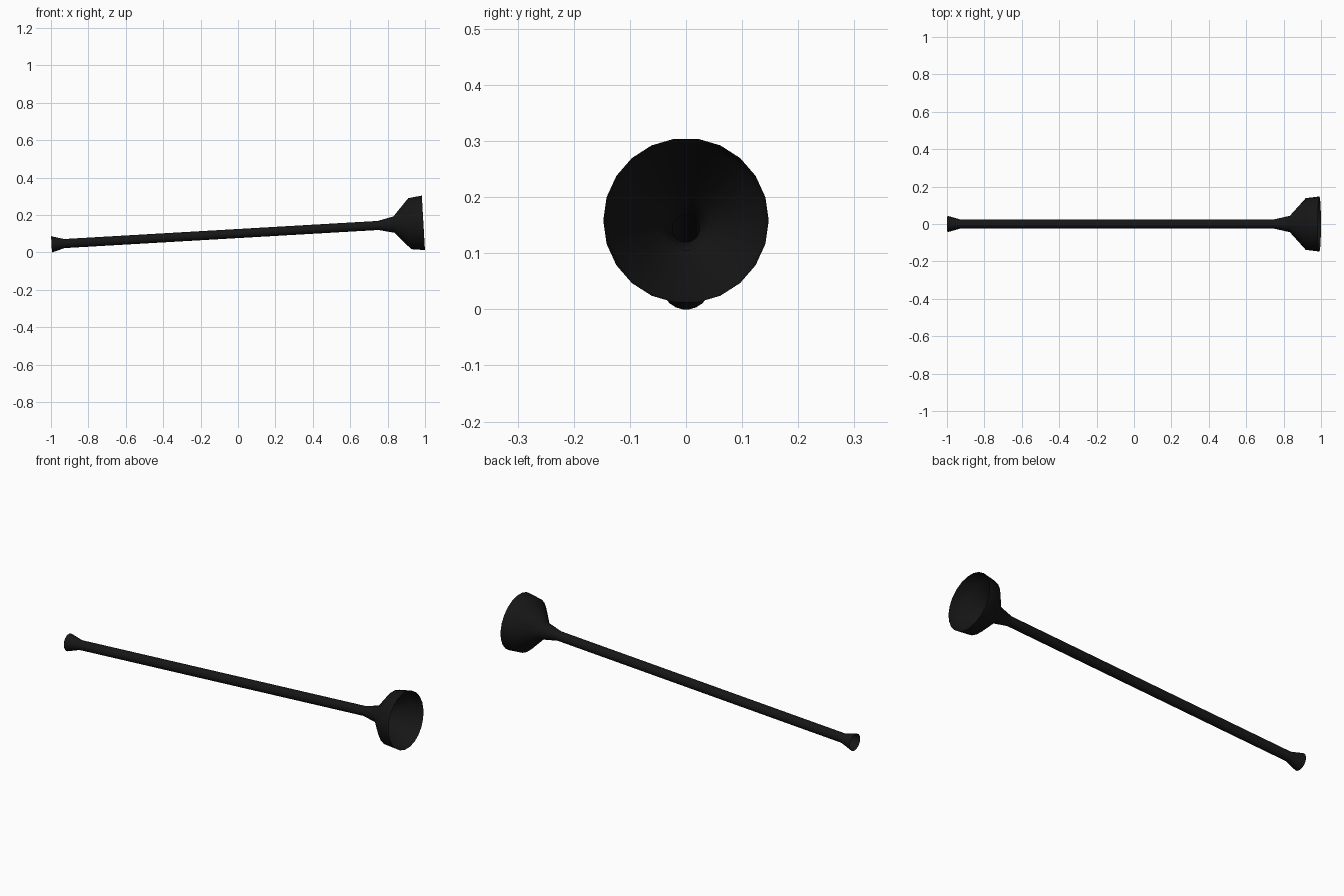
import bpy, bmesh
from math import cos, sin, pi, radians
from mathutils import Matrix

if "Cube" in bpy.data.objects:
    bpy.data.objects.remove(bpy.data.objects["Cube"])

SIDES = 22
# (distance along the axis, radius), mouthpiece to bell rim
PROFILE = [(-0.9985, 0.044), (-0.93, 0.0245), (0.75, 0.0245),
           (0.835, 0.044), (0.92, 0.138), (0.993, 0.1475)]

# Open thin-walled horn, lathed along x
bm = bmesh.new()
rings = [[bm.verts.new((t, r * cos(2 * pi * i / SIDES), r * sin(2 * pi * i / SIDES)))
          for i in range(SIDES)] for t, r in PROFILE]
for a, b in zip(rings, rings[1:]):
    for i in range(SIDES):
        j = (i + 1) % SIDES
        bm.faces.new((a[i], a[j], b[j], b[i]))
bmesh.ops.recalc_face_normals(bm, faces=bm.faces)

# Tilt so the mouthpiece and bell both rest near the floor
bm.transform(Matrix.Rotation(radians(-3.3), 4, 'Y'))
low = min(v.co.z for v in bm.verts)
mid = (min(v.co.x for v in bm.verts) + max(v.co.x for v in bm.verts)) / 2
bm.transform(Matrix.Translation((-mid, 0, -low)))

mesh = bpy.data.meshes.new("horn")
bm.to_mesh(mesh)
bm.free()
horn = bpy.data.objects.new("horn", mesh)
bpy.context.collection.objects.link(horn)

# Black plastic
mat = bpy.data.materials.new("black_plastic")
mat.diffuse_color = (0.008, 0.008, 0.008, 1)
mat.use_nodes = True
mat.node_tree.nodes["Principled BSDF"].inputs["Base Color"].default_value = mat.diffuse_color
mesh.materials.append(mat)

bpy.context.view_layer.objects.active = horn
horn.select_set(True)
bpy.ops.object.shade_smooth_by_angle(angle=radians(60))
